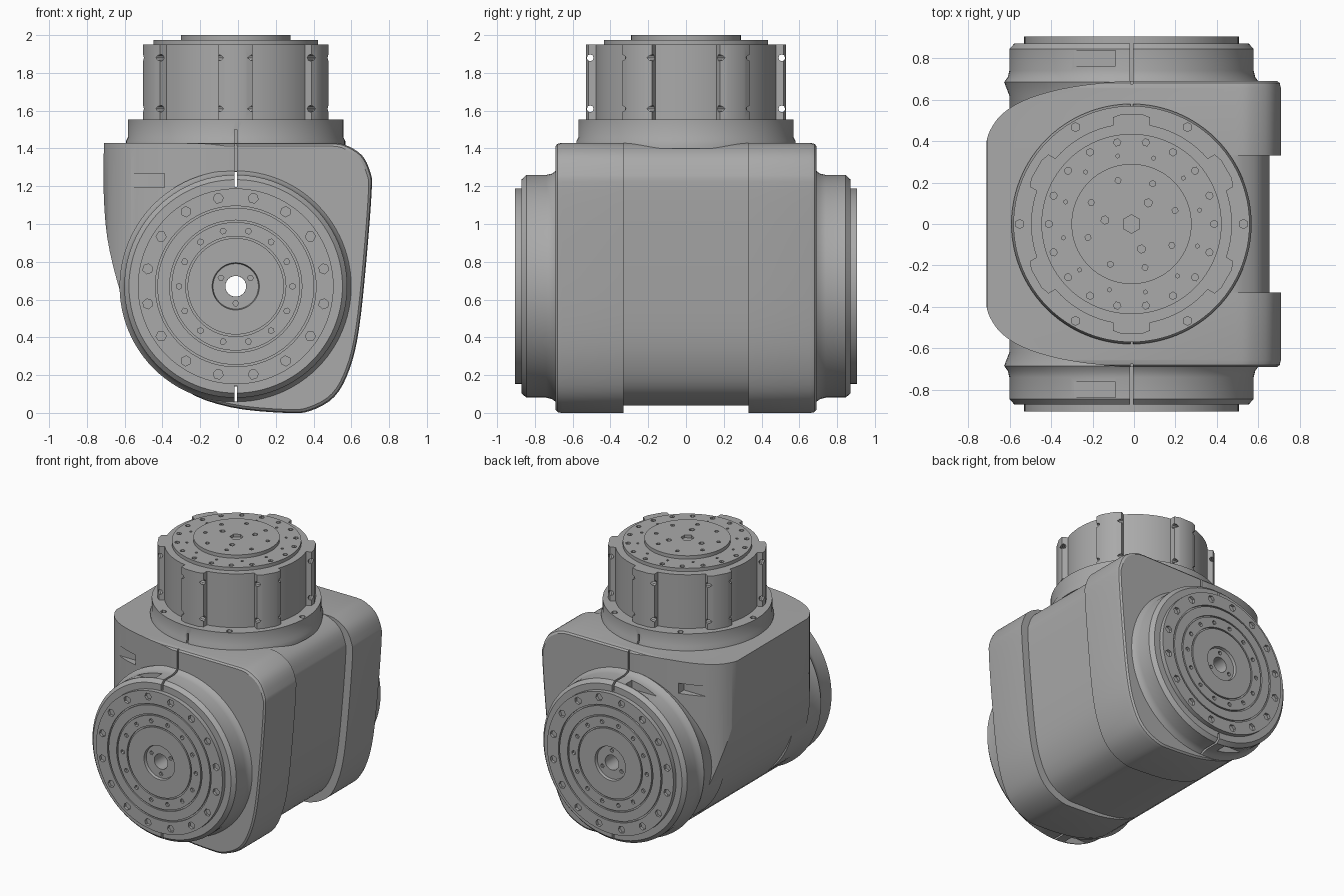
import bpy, bmesh
from math import cos, sin, pi, radians
from mathutils import Matrix, Vector

if "Cube" in bpy.data.objects:
    bpy.data.objects.remove(bpy.data.objects["Cube"])

CX, CZ = -0.012, 0.67          # shared axis of the drums, height of the drum axis

grey = bpy.data.materials.new("housing grey")
grey.use_nodes = True
grey.diffuse_color = (0.4, 0.4, 0.4, 1)
grey.node_tree.nodes["Principled BSDF"].inputs["Base Color"].default_value = (0.4, 0.4, 0.4, 1)


def to_object(name, bm):
    bmesh.ops.recalc_face_normals(bm, faces=bm.faces)
    mesh = bpy.data.meshes.new(name)
    bm.to_mesh(mesh)
    bm.free()
    mesh.materials.append(grey)
    obj = bpy.data.objects.new(name, mesh)
    bpy.context.collection.objects.link(obj)
    return obj


def loft(name, rings, closed=False):
    """Skin a row of matching rings; cap the ends, or join last to first."""
    bm = bmesh.new()
    rows = [[bm.verts.new(p) for p in ring] for ring in rings]
    n = len(rows[0])
    for a, b in zip(rows, rows[1:] + rows[:1] if closed else rows[1:]):
        for i in range(n):
            j = (i + 1) % n
            bm.faces.new((a[i], a[j], b[j], b[i]))
    if not closed:
        bm.faces.new(rows[0])
        bm.faces.new(rows[-1])
    return to_object(name, bm)


def lathe(name, profile, place, closed=False, n=96):
    rings = [[place @ Vector((r * cos(2 * pi * i / n), r * sin(2 * pi * i / n), h))
              for i in range(n)] for r, h in profile]
    return loft(name, rings, closed)


def smooth_path(pts, steps=4):
    """Catmull-Rom curve through 2D points."""
    pts = [Vector(p) for p in pts]
    ext = [pts[0]] + pts + [pts[-1]]
    out = []
    for a, b, c, d in zip(ext, ext[1:], ext[2:], ext[3:]):
        for k in range(steps):
            t = k / steps
            out.append(0.5 * (2 * b + (c - a) * t + (2 * a - 5 * b + 4 * c - d) * t * t
                              + (3 * b - a - 3 * c + d) * t ** 3))
    return out + [pts[-1]]


def cutter(name, boxes=(), holes=()):
    """Boxes as (centre, size); holes as (matrix, radius, depth, sides)."""
    bm = bmesh.new()
    for centre, size in boxes:
        bmesh.ops.create_cube(bm, size=1, matrix=Matrix.Translation(centre) @ Matrix.Diagonal((*size, 1)))
    for place, radius, depth, sides in holes:
        bmesh.ops.create_cone(bm, cap_ends=True, segments=sides, radius1=radius,
                              radius2=radius, depth=depth, matrix=place)
    obj = to_object(name, bm)
    obj.hide_render = True
    return obj


def boolean(obj, tool, operation="DIFFERENCE"):
    mod = obj.modifiers.new("cut", "BOOLEAN")
    mod.operation, mod.solver, mod.object = operation, "EXACT", tool
    bpy.context.view_layer.update()
    graph = bpy.context.evaluated_depsgraph_get()
    mesh = bpy.data.meshes.new_from_object(obj.evaluated_get(graph))
    obj.modifiers.clear()
    obj.data = mesh
    bpy.data.objects.remove(tool)


def finish(obj):
    bpy.ops.object.select_all(action="DESELECT")
    obj.select_set(True)
    bpy.context.view_layer.objects.active = obj
    bpy.ops.object.shade_smooth_by_angle(angle=radians(28))


def bolt_circle(place, radius, count, hole, height, start=0.0, sides=6, depth=0.04):
    return [(place @ Matrix.Rotation(start + 2 * pi * i / count, 4, "Z")
             @ Matrix.Translation((radius, 0, height)), hole, depth, sides) for i in range(count)]


def bore_and_split(y, length):
    """Through bore plus the thin split slots above and below it."""
    bore = Matrix.Translation((CX, y, CZ)) @ Matrix.Rotation(pi / 2, 4, "X")
    slots = [((CX, y, z), (0.014, length, 0.08)) for z in (1.235, 0.1)]
    return slots, [(bore, 0.055, length, 24)]


# Body outline seen from the front
outline = smooth_path([
    (-.71, 1.43), (-.71, 1.13), (-.68, .86), (-.59, .545), (-.465, .31), (-.28, .12),
    (-.04, .03), (.25, 0), (.38, .01), (.51, .085), (.59, .23), (.64, .44), (.68, .81),
    (.708, 1.18), (.70, 1.275), (.655, 1.365), (.565, 1.42), (.49, 1.43)])


def section(y, scale=1.0):
    return [(p.x * scale, y, 0.75 + (p.y - 0.75) * scale) for p in outline]


def recessed(y):
    ring = []
    for p in outline:
        pull = min(1, max(0, (p.x + 0.3) / 0.5))
        low = 0.04 * pull * max(0, 1 - p.y / 0.4)
        ring.append((p.x - 0.055 * max(0, min(1, p.x / 0.4)), y, p.y + low))
    return ring


# Middle of the body, set back on one side
middle = loft("body_middle", [recessed(-0.335), recessed(0.335)])
boolean(middle, cutter("bore_tool", *bore_and_split(0, 1)))
finish(middle)

top_frame = Matrix.Translation((CX, 0, 0))
for s, side in ((-1, "front"), (1, "back")):
    # Thick cheek of the body, its outer left corner rounded off in plan
    cheek = loft(side + "_cheek", [section(s * 0.33), section(s * 0.655),
                                   section(s * 0.68, 0.992), section(s * 0.69, 0.975)])
    plan = smooth_path([(-.72, .2), (-.715, .38), (-.685, .47), (-.62, .545), (-.5, .61),
                        (-.3, .662), (0, .695), (.2, .7), (.8, .7)]) + [Vector((.8, .2))]
    boolean(cheek, loft("plan_tool", [[(p.x, s * p.y, z) for p in plan] for z in (-.1, 1.6)]),
            "INTERSECT")
    slots, holes = bore_and_split(s * 0.5, 0.5)
    slots += [((-0.485, s * 0.66, 1.23), (0.19, 0.16, 0.075)),
              ((CX, s * 0.69, 1.36), (0.012, 0.03, 0.16))]
    boolean(cheek, cutter("cheek_tool", slots, holes))
    finish(cheek)

    # Output drum: flared root, chamfered collar, grooved face plate and bore
    out = Matrix.Translation((CX, 0, CZ)) @ Matrix.Rotation(-s * pi / 2, 4, "X")
    profile = [(.055, .4), (.59, .4), (.59, .62), (.615, .685), (.597, .71), (.59, .74),
               (.59, .845), (.565, .872), (.518, .872), (.518, .905)]
    for groove in (.42, .345, .26):
        profile += [(groove + .005, .905), (groove + .005, .893), (groove - .005, .893),
                    (groove - .005, .905)]
    profile += [(.125, .905), (.12, .885), (.055, .885)]
    drum = lathe(side + "_drum", profile, out, closed=True)
    holes = bolt_circle(out, 0.475, 16, 0.027, 0.905, start=pi / 16)
    holes += bolt_circle(out, 0.3, 14, 0.016, 0.905)
    holes += bolt_circle(out, 0.09, 3, 0.015, 0.885, start=pi / 6)
    pockets = [((-0.195, s * 0.80, CZ + k * 0.58), (0.21, 0.075, 0.12)) for k in (-1, 1)]
    pockets += [((CX, s * 0.65, CZ + k * 0.575), (0.014, 0.6, 0.1)) for k in (-1, 1)]
    boolean(drum, cutter("drum_tool", pockets, holes))
    finish(drum)

# Mounting flange on top of the body
flange = lathe("top_flange", [(.58, 1.40), (.58, 1.44), (.57, 1.46), (.57, 1.552)], top_frame)
boolean(flange, cutter("flange_tool",
                       [((CX, s * 0.575, 1.465), (0.012, 0.04, 0.07)) for s in (-1, 1)],
                       bolt_circle(top_frame, 0.54, 6, 0.022, 1.552)))
finish(flange)

# Motor barrel with stepped top
motor = lathe("motor_barrel", [(.485, 1.54), (.485, 1.95), (.435, 1.95), (.435, 1.975),
                               (.29, 1.975), (.29, 2.0)], top_frame)
holes = bolt_circle(top_frame, 0.4, 18, 0.018, 1.975)
holes += bolt_circle(top_frame, 0.335, 12, 0.01, 1.975, start=0.2)
holes += bolt_circle(top_frame, 0.22, 8, 0.015, 2.0, start=0.3)
holes += bolt_circle(top_frame, 0.13, 3, 0.02, 2.0, start=0.9)
holes += [(Matrix.Translation((CX, 0, 2.0)), 0.045, 0.04, 6)]
boolean(motor, cutter("motor_tool", (), holes))
finish(motor)

# Six raised ribs around the motor, each with two clamp screw holes
for i in range(6):
    turn = top_frame @ Matrix.Rotation(pi / 6 + i * pi / 3, 4, "Z")
    rib_outline = [(.45, -.09), (.515, -.09), (.53, -.05), (.53, .05), (.515, .09), (.45, .09)]
    rib = loft(f"motor_rib_{i + 1}", [[turn @ Vector((x, y, z)) for x, y in rib_outline]
                                      for z in (1.545, 1.95)])
    across = Matrix.Translation((0.507, 0, 0)) @ Matrix.Rotation(pi / 2, 4, "X")
    boolean(rib, cutter("rib_tool", (), [
        (turn @ Matrix.Translation((0, 0, z)) @ across, 0.018, 0.3, 8) for z in (1.61, 1.88)]))
    finish(rib)
